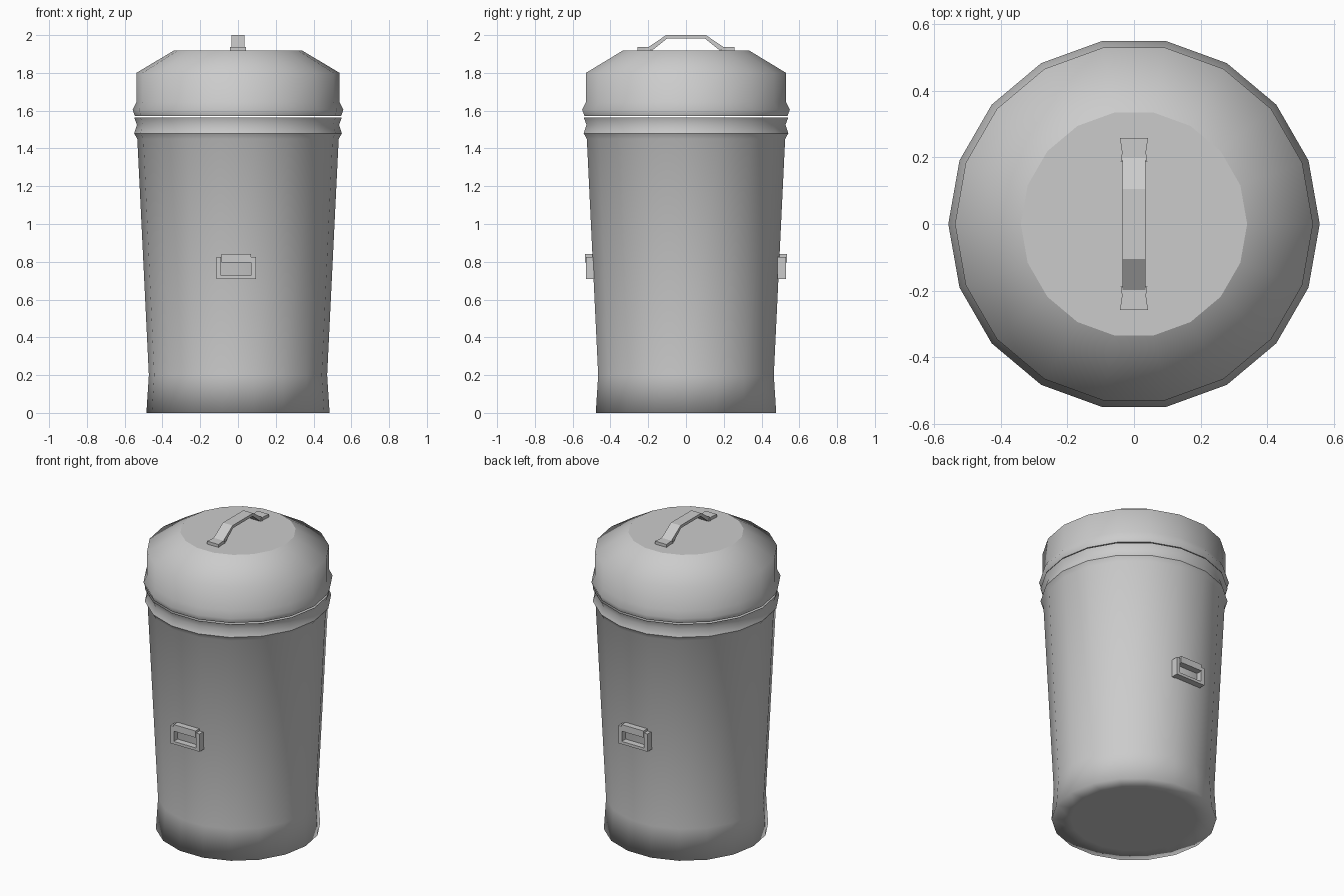
import bpy, bmesh
from math import cos, sin, pi

if "Cube" in bpy.data.objects:
    bpy.data.objects.remove(bpy.data.objects["Cube"])

SIDES = 18


def make_object(name, bm):
    bmesh.ops.recalc_face_normals(bm, faces=bm.faces)
    mesh = bpy.data.meshes.new(name)
    bm.to_mesh(mesh)
    bm.free()
    obj = bpy.data.objects.new(name, mesh)
    bpy.context.collection.objects.link(obj)
    return obj


def lathe(name, profile, sharp=(), cap_first=False, cap_last=False):
    """Revolve (radius, z) points; ring indices in sharp keep hard edges."""
    bm = bmesh.new()
    rings = [[bm.verts.new((r * cos(2 * pi * i / SIDES), r * sin(2 * pi * i / SIDES), z))
              for i in range(SIDES)] for r, z in profile]
    for a, b in zip(rings, rings[1:]):
        for i in range(SIDES):
            j = (i + 1) % SIDES
            bm.faces.new((a[i], a[j], b[j], b[i])).smooth = True
    if cap_first:
        bm.faces.new(rings[0][::-1]).smooth = True
    if cap_last:
        bm.faces.new(rings[-1]).smooth = True
    for k in sharp:
        for i in range(SIDES):
            bm.edges.get((rings[k][i], rings[k][(i + 1) % SIDES])).smooth = False
    return make_object(name, bm)


def prism(name, outline, offset):
    """Extrude a closed outline of 3D points along offset."""
    bm = bmesh.new()
    face = bm.faces.new([bm.verts.new(p) for p in outline])
    ext = bmesh.ops.extrude_face_region(bm, geom=[face])
    verts = [v for v in ext["geom"] if isinstance(v, bmesh.types.BMVert)]
    bmesh.ops.translate(bm, verts=verts, vec=offset)
    return make_object(name, bm)


def box(name, x0, x1, y0, y1, z0, z1):
    return prism(name, [(x0, y0, z0), (x1, y0, z0), (x1, y1, z0), (x0, y1, z0)],
                 (0, 0, z1 - z0))


# Tapered can with flared foot and grooved rim band
lathe("can_body",
      [(0.37, 0), (0.485, 0), (0.472, 0.2), (0.533, 1.45), (0.55, 1.48),
       (0.535, 1.525), (0.55, 1.565)],
      sharp=(4,), cap_first=True)

# Lid with rolled lip, straight skirt, bevelled shoulder and flat top
lathe("lid",
      [(0.52, 1.572), (0.546, 1.572), (0.558, 1.605), (0.538, 1.645),
       (0.538, 1.80), (0.34, 1.918)],
      sharp=(1, 5), cap_first=True, cap_last=True)

# Bent strap handle on the lid
top = [(-0.20, 1.936), (-0.105, 2.0), (0.105, 2.0), (0.20, 1.936)]
under = [(0.18, 1.918), (0.10, 1.982), (-0.10, 1.982), (-0.18, 1.918)]
prism("lid_handle", [(-0.035, y, z) for y, z in top + under], (0.07, 0, 0))

# Handle feet, waisted in plan
for s, side in ((-1, "front"), (1, "back")):
    half = [(0.042, 0.258), (0.036, 0.215), (0.04, 0.188)]
    plan = half + [(-x, y) for x, y in reversed(half)]
    prism("lid_handle_foot_" + side, [(x, s * y, 1.915) for x, y in plan], (0, 0, 0.022))

# Carrying handles: a hanging rectangular loop under a bracket, front and back
for s, side in ((1, "front"), (-1, "back")):
    parts = [
        box("loop_left_" + side, -0.115, -0.09, -0.53, -0.485, 0.71, 0.825),
        box("loop_right_" + side, 0.07, 0.095, -0.53, -0.485, 0.71, 0.825),
        box("loop_bottom_" + side, -0.09, 0.07, -0.53, -0.485, 0.71, 0.728),
        box("loop_bracket_" + side, -0.087, 0.07, -0.535, -0.485, 0.797, 0.84),
    ]
    if s < 0:
        for p in parts:
            p.rotation_euler.z = pi
